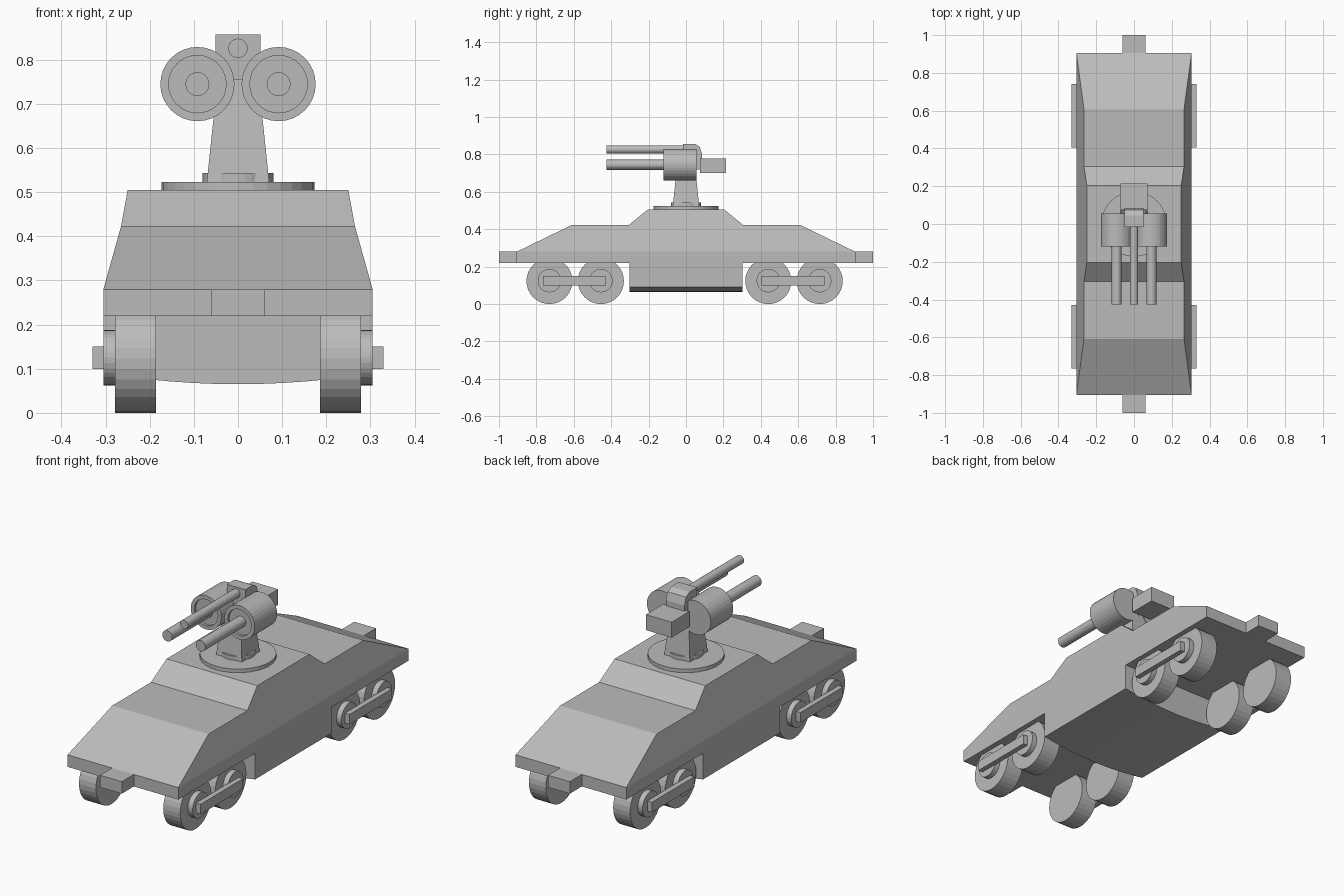
import bpy, bmesh, math
from mathutils import Matrix

if "Cube" in bpy.data.objects:
    bpy.data.objects.remove(bpy.data.objects["Cube"])

grey = bpy.data.materials.new("plain grey")
grey.diffuse_color = (0.5, 0.5, 0.5, 1)
grey.use_nodes = True
grey.node_tree.nodes["Principled BSDF"].inputs["Base Color"].default_value = grey.diffuse_color


def finish(name, bm):
    bmesh.ops.remove_doubles(bm, verts=bm.verts, dist=1e-5)
    bmesh.ops.recalc_face_normals(bm, faces=bm.faces)
    me = bpy.data.meshes.new(name)
    bm.to_mesh(me)
    bm.free()
    me.materials.append(grey)
    ob = bpy.data.objects.new(name, me)
    bpy.context.collection.objects.link(ob)
    return ob


def box(name, x0, x1, y0, y1, z0, z1, top=1.0):
    """Box between limits; top scales the upper face about its centre."""
    bm = bmesh.new()
    bmesh.ops.create_cube(bm, size=1)
    for v in bm.verts:
        k = top if v.co.z > 0 else 1
        v.co = ((x0 + x1) / 2 + v.co.x * k * (x1 - x0),
                (y0 + y1) / 2 + v.co.y * k * (y1 - y0),
                (z0 + z1) / 2 + v.co.z * (z1 - z0))
    return finish(name, bm)


def cylinder(name, axis, centre, r, length, segs=32, recess=None):
    """Cylinder along an axis; recess = (inner radius, depth) on the -y end."""
    bm = bmesh.new()
    rot = {'X': Matrix.Rotation(math.pi / 2, 4, 'Y'),
           'Y': Matrix.Rotation(math.pi / 2, 4, 'X'),
           'Z': Matrix.Identity(4)}[axis]
    bmesh.ops.create_cone(bm, cap_ends=True, segments=segs, radius1=r, radius2=r,
                          depth=length, matrix=Matrix.Translation(centre) @ rot)
    if recess:
        bm.normal_update()
        face = min(bm.faces, key=lambda f: f.calc_center_median().y)
        bmesh.ops.inset_region(bm, faces=[face], thickness=r - recess[0])
        inner = bmesh.ops.extrude_face_region(bm, geom=[face])
        bmesh.ops.translate(bm, vec=(0, recess[1], 0),
                            verts=[g for g in inner['geom'] if isinstance(g, bmesh.types.BMVert)])
        bmesh.ops.delete(bm, geom=[face], context='FACES')
    return finish(name, bm)


def prism(name, axis, profile, a, b):
    """Extrude a closed profile: (y, z) along X or (x, z) along Y."""
    bm = bmesh.new()
    put = (lambda p, t: (t, p[0], p[1])) if axis == 'X' else (lambda p, t: (p[0], t, p[1]))
    lo = [bm.verts.new(put(p, a)) for p in profile]
    hi = [bm.verts.new(put(p, b)) for p in profile]
    bm.faces.new(lo)
    bm.faces.new(hi)
    n = len(profile)
    for i in range(n):
        bm.faces.new((lo[i], lo[(i + 1) % n], hi[(i + 1) % n], hi[i]))
    return finish(name, bm)


# Upper hull: side outline with tapering half widths
half = [(-0.905, 0.28, 0.305), (-0.61, 0.423, 0.265), (-0.305, 0.423, 0.265), (-0.205, 0.505, 0.25)]
roof = half + [(-y, z, w) for y, z, w in reversed(half)]
bm = bmesh.new()
for (y0, z0, w0), (y1, z1, w1) in zip(roof, roof[1:]):
    bm.faces.new([bm.verts.new(p) for p in ((-w0, y0, z0), (w0, y0, z0), (w1, y1, z1), (-w1, y1, z1))])
for s in (-1, 1):
    # sloped flank, vertical skirt and end plate
    bm.faces.new([bm.verts.new((s * w, y, z)) for y, z, w in roof])
    bm.faces.new([bm.verts.new((s * 0.305, y, z)) for y, z in
                  ((-0.905, 0.22), (0.905, 0.22), (0.905, 0.28), (-0.905, 0.28))])
    bm.faces.new([bm.verts.new((x, s * 0.905, z)) for x, z in
                  ((-0.305, 0.22), (0.305, 0.22), (0.305, 0.28), (-0.305, 0.28))])
bm.faces.new([bm.verts.new((x, y, 0.22)) for x, y in
              ((-0.305, -0.905), (0.305, -0.905), (0.305, 0.905), (-0.305, 0.905))])
finish("upper_hull", bm)

# Belly with gently curved underside
belly = [(0.305, 0.22), (-0.305, 0.22)]
belly += [(0.305 * t / 6, 0.065 + 0.025 * (t / 6) ** 2) for t in range(-6, 7)]
prism("belly", 'Y', belly, -0.302, 0.302)

# Couplers
for s, tag in ((-1, "front"), (1, "rear")):
    ys = sorted((s * 0.905, s))
    box(tag + "_coupler", -0.06, 0.06, ys[0], ys[1], 0.22, 0.28)

# Wheels, hubs and side rods
for s in (-1, 1):
    for pair in ((-0.73, -0.455), (0.44, 0.715)):
        for y in pair:
            cylinder("wheel", 'X', (s * 0.232, y, 0.123), 0.123, 0.093)
            cylinder("hub", 'X', (s * 0.2915, y, 0.125), 0.0625, 0.027)
        xs = sorted((s * 0.303, s * 0.33))
        box("side_rod", xs[0], xs[1], pair[0] - 0.035, pair[1] + 0.025, 0.1, 0.15)

# Turret base and pedestal
cylinder("turret_ring", 'Z', (0, 0, 0.513), 0.173, 0.02)
cylinder("pedestal_collar", 'Z', (0, 0, 0.5325), 0.08, 0.021)
box("pedestal", -0.071, 0.071, -0.071, 0.071, 0.52, 0.757, 0.65)

# Gun mount with chamfered back, and rear box
prism("gun_mount", 'X', [(-0.015, 0.755), (-0.015, 0.857), (0.045, 0.857), (0.073, 0.842),
                         (0.085, 0.805), (0.085, 0.72), (0.04, 0.72)], -0.051, 0.051)
box("rear_box", -0.071, 0.071, 0.075, 0.215, 0.7, 0.777)

# Gun drums and barrels
for s in (-1, 1):
    cylinder("gun_drum", 'Y', (s * 0.092, -0.032, 0.745), 0.084, 0.176, recess=(0.065, 0.012))
    cylinder("side_barrel", 'Y', (s * 0.092, -0.265, 0.745), 0.027, 0.32, 24)
cylinder("centre_barrel", 'Y', (0, -0.215, 0.826), 0.022, 0.42, 24)
